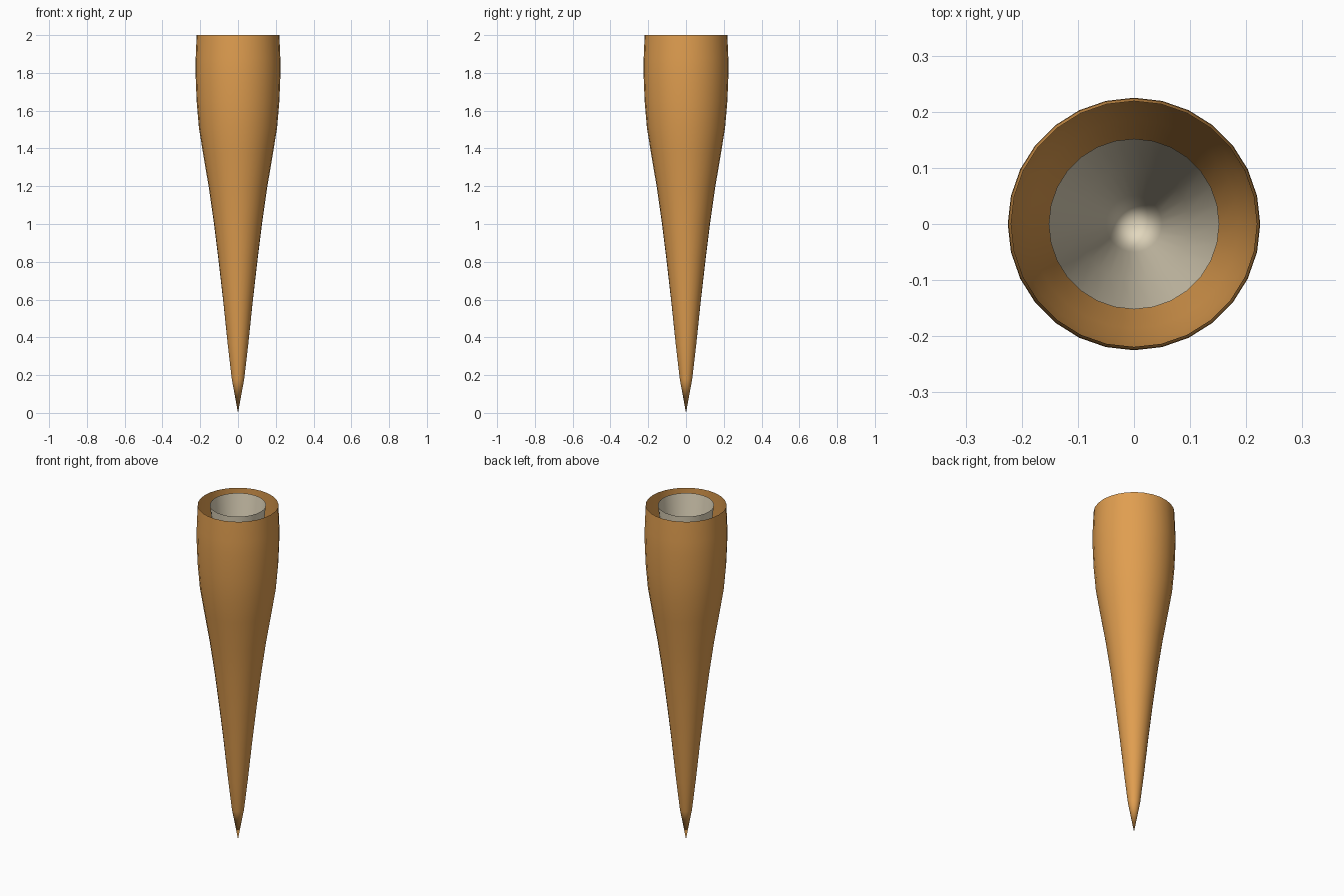
import bpy
import bmesh
from math import cos, sin, pi, radians

cube = bpy.data.objects.get("Cube")
if cube:
    bpy.data.objects.remove(cube, do_unlink=True)

SIDES = 28


def make_material(name, colour):
    mat = bpy.data.materials.new(name)
    mat.use_nodes = True
    mat.diffuse_color = colour
    mat.node_tree.nodes["Principled BSDF"].inputs["Base Color"].default_value = colour
    return mat


def lathe_from_tip(name, tip_z, profile, mat):
    """Open-topped shell of revolution that rises from a point at tip_z."""
    bm = bmesh.new()
    tip = bm.verts.new((0, 0, tip_z))
    rings = []
    for radius, z in profile:
        angles = [2 * pi * i / SIDES for i in range(SIDES)]
        rings.append([bm.verts.new((radius * cos(a), radius * sin(a), z)) for a in angles])
    for i in range(SIDES):
        j = (i + 1) % SIDES
        bm.faces.new((tip, rings[0][j], rings[0][i]))
        for low, high in zip(rings, rings[1:]):
            bm.faces.new((low[i], low[j], high[j], high[i]))
    mesh = bpy.data.meshes.new(name)
    bm.to_mesh(mesh)
    bm.free()
    mesh.materials.append(mat)
    obj = bpy.data.objects.new(name, mesh)
    bpy.context.collection.objects.link(obj)
    bpy.ops.object.select_all(action="DESELECT")
    obj.select_set(True)
    bpy.context.view_layer.objects.active = obj
    bpy.ops.object.shade_smooth_by_angle(angle=radians(40))
    return obj


brown = make_material("warm brown", (0.745, 0.342, 0.08, 1))
bone = make_material("pale bone", (0.76, 0.68, 0.51, 1))

# Outer horn: slender point swelling to a bulge just under the open rim
horn_profile = [(0.033, 0.18), (0.054, 0.36), (0.077, 0.58), (0.101, 0.79),
                (0.127, 1.0), (0.154, 1.19), (0.186, 1.38), (0.207, 1.51),
                (0.219, 1.65), (0.225, 1.8), (0.224, 1.88), (0.219, 2.0)]
lathe_from_tip("horn_shell", 0, horn_profile, brown)

# Hollow inner core, level with the rim
core_profile = [(0.05, 1.0), (0.1, 1.5), (0.152, 2.0)]
lathe_from_tip("inner_core", 0.5, core_profile, bone)
